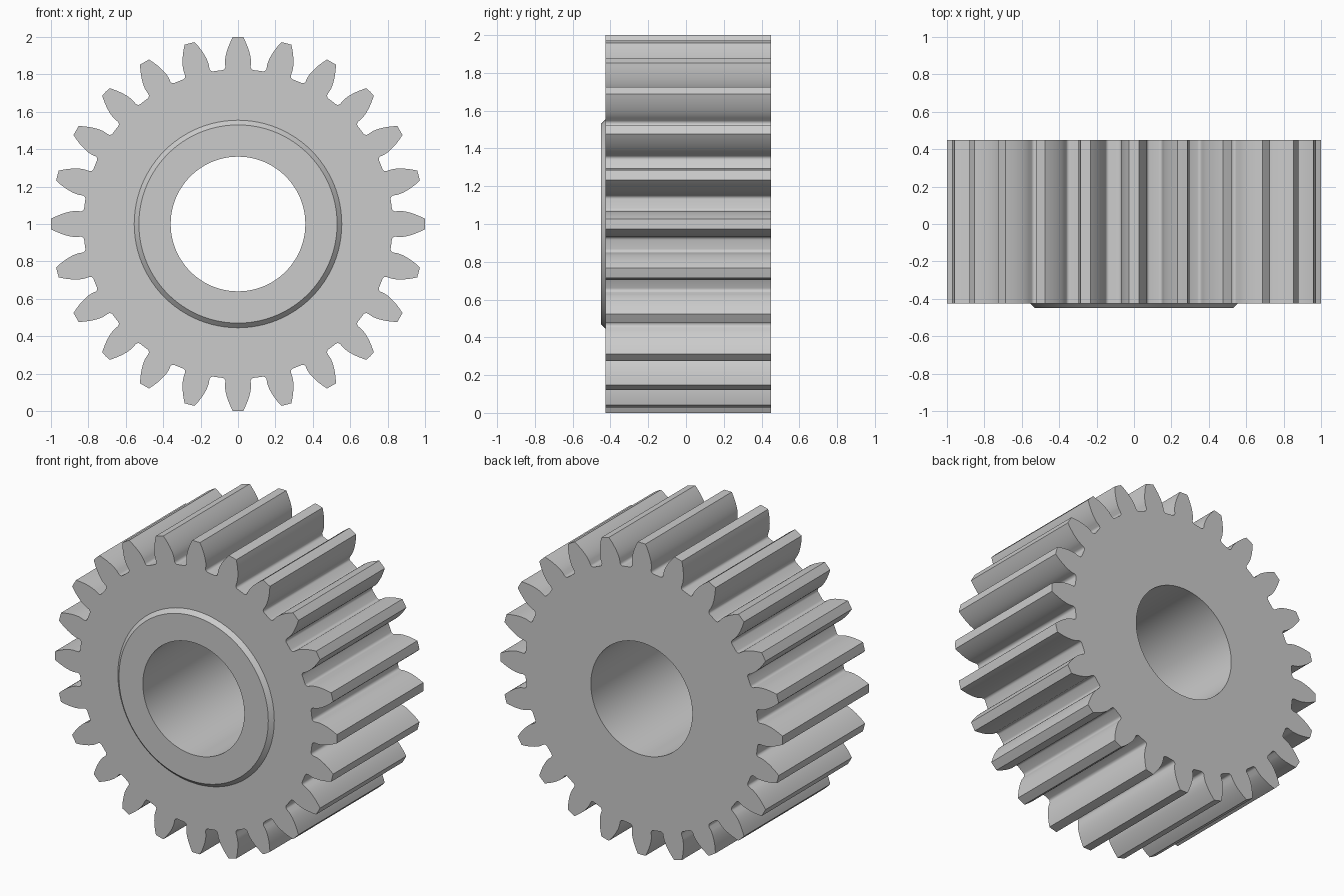
import bpy, bmesh
from math import sin, cos, tan, acos, pi, radians

if "Cube" in bpy.data.objects:
    bpy.data.objects.remove(bpy.data.objects["Cube"], do_unlink=True)

# Standard spur gear proportions
TEETH = 24
TIP = 1.0
MODULE = 2 * TIP / (TEETH + 2)
PITCH = MODULE * TEETH / 2
ROOT = PITCH - 1.25 * MODULE
PRESSURE = radians(20)
BASE = PITCH * cos(PRESSURE)
FILLET = 0.018
BORE, BOSS, CHAMFER = 0.36, 0.555, 0.025
FRONT, BACK = -0.425, 0.45
SEGMENTS = 96


def involute(angle):
    return tan(angle) - angle


def half_tooth():
    """Polar points (radius, angle from tooth centre) from tip to root."""
    base_angle = pi / (2 * TEETH) + involute(PRESSURE)
    points = []
    for i in range(9):
        r = TIP + (BASE - TIP) * i / 8
        points.append((r, base_angle - involute(acos(min(1, BASE / r)))))
    centre = ROOT + FILLET
    for i in range(6):
        t = pi / 2 * i / 5
        points.append((centre - FILLET * sin(t),
                       base_angle + FILLET * (1 - cos(t)) / centre))
    return points


def gear_outline():
    half = half_tooth()
    tooth = [(r, -a) for r, a in reversed(half)] + [(TIP, 0)] + half
    return [(r, a + 2 * pi * k / TEETH) for k in range(TEETH) for r, a in tooth]


def circle(radius):
    return [(radius, 2 * pi * i / SEGMENTS) for i in range(SEGMENTS)]


def add_loop(bm, polar, y):
    verts = [bm.verts.new((r * cos(a), y, 1 + r * sin(a))) for r, a in polar]
    edges = [bm.edges.new((v, verts[i - 1])) for i, v in enumerate(verts)]
    return verts, edges


def skin(bm, first, second):
    """Join two matching loops with a strip of quads."""
    a, b = first[0], second[0]
    for i in range(len(a)):
        bm.faces.new((a[i - 1], a[i], b[i], b[i - 1]))


bm = bmesh.new()
teeth_front = add_loop(bm, gear_outline(), FRONT)
teeth_back = add_loop(bm, gear_outline(), BACK)
boss_base = add_loop(bm, circle(BOSS), FRONT)
boss_rim = add_loop(bm, circle(BOSS - CHAMFER), FRONT - CHAMFER)
bore_front = add_loop(bm, circle(BORE), FRONT - CHAMFER)
bore_back = add_loop(bm, circle(BORE), BACK)

# Toothed rim, chamfered boss and through bore
skin(bm, teeth_front, teeth_back)
skin(bm, boss_base, boss_rim)
skin(bm, boss_rim, bore_front)
skin(bm, bore_front, bore_back)

# Flat end faces
for outer, inner in ((teeth_front, boss_base), (teeth_back, bore_back)):
    bmesh.ops.triangle_fill(bm, edges=outer[1] + inner[1], use_beauty=True)
bmesh.ops.recalc_face_normals(bm, faces=bm.faces)

mesh = bpy.data.meshes.new("spur_gear")
bm.to_mesh(mesh)
bm.free()
gear = bpy.data.objects.new("spur_gear", mesh)
bpy.context.collection.objects.link(gear)

bpy.ops.object.select_all(action="DESELECT")
gear.select_set(True)
bpy.context.view_layer.objects.active = gear
bpy.ops.object.shade_smooth_by_angle(angle=radians(30))
